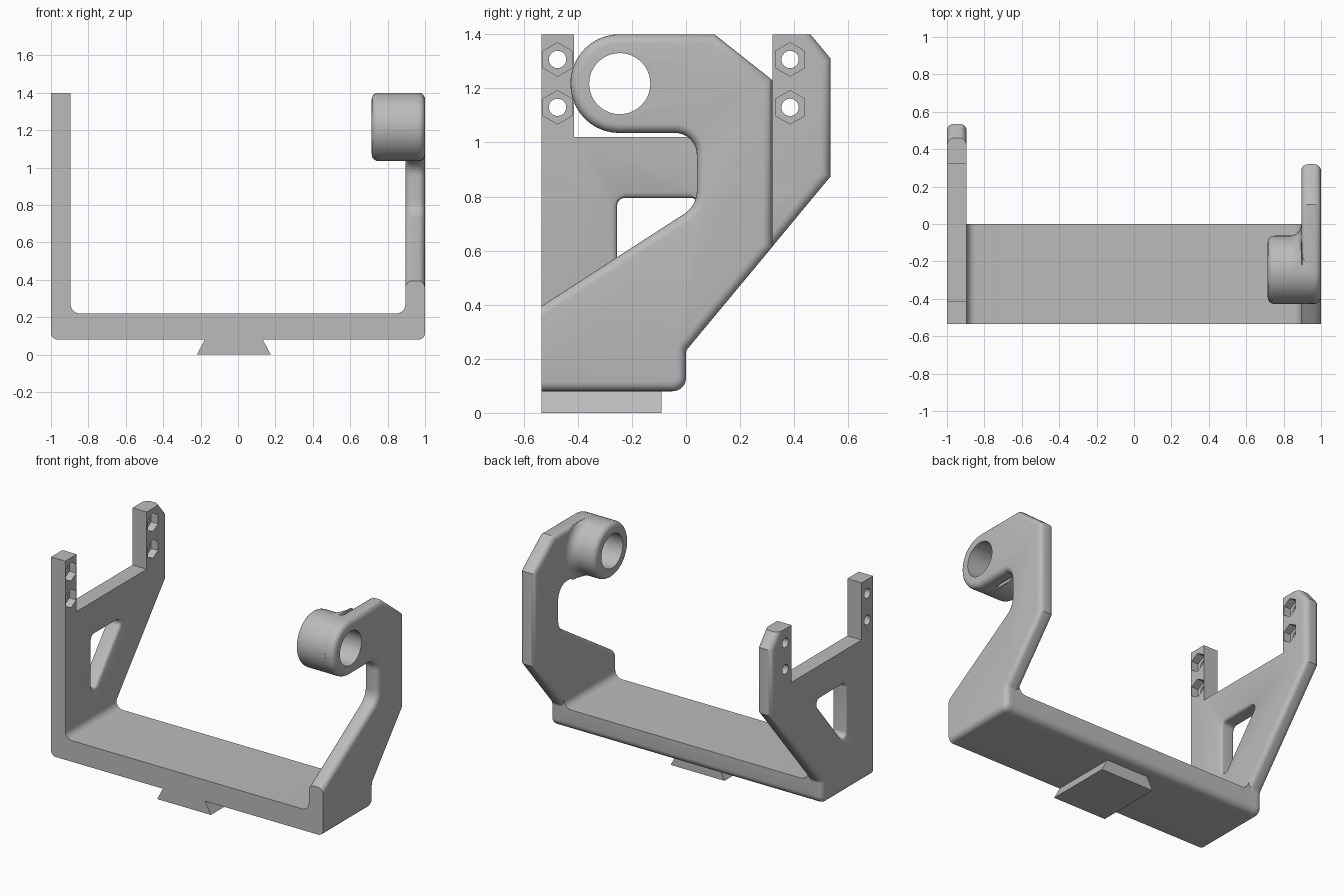
import bpy, bmesh
from math import pi, sin, cos, tan, atan2, sqrt
from mathutils import Vector

if "Cube" in bpy.data.objects:
    bpy.data.objects.remove(bpy.data.objects["Cube"])

grey = bpy.data.materials.new("plain grey")
grey.use_nodes = True
grey.diffuse_color = (0.5, 0.5, 0.5, 1)
grey.node_tree.nodes["Principled BSDF"].inputs["Base Color"].default_value = (0.5, 0.5, 0.5, 1)

INNER = 0.895          # inner face of both side plates
FRONT = -0.535


def rounded(corners, segs=8):
    """Turn (a, b, radius) corners into a closed outline with arcs."""
    out = []
    for i, (a, b, r) in enumerate(corners):
        p = Vector((a, b))
        if not r:
            out.append(p)
            continue
        d1 = (Vector(corners[i - 1][:2]) - p).normalized()
        d2 = (Vector(corners[(i + 1) % len(corners)][:2]) - p).normalized()
        half = d1.angle(d2) / 2
        c = p + (d1 + d2).normalized() * r / sin(half)
        s, e = p + d1 * r / tan(half) - c, p + d2 * r / tan(half) - c
        a0 = atan2(s.y, s.x)
        turn = (atan2(e.y, e.x) - a0 + pi) % (2 * pi) - pi
        for k in range(segs + 1):
            t = a0 + turn * k / segs
            out.append(c + Vector((cos(t), sin(t))) * r)
    return out


def loft(rings, closed=False):
    """Skin equal-sized rings of points; cap the ends unless closed."""
    bm = bmesh.new()
    loops = [[bm.verts.new(p) for p in ring] for ring in rings]
    n = len(loops[0])
    for u, v in list(zip(loops, loops[1:])) + ([(loops[-1], loops[0])] if closed else []):
        for i in range(n):
            j = (i + 1) % n
            bm.faces.new((u[i], u[j], v[j], v[i]))
    if not closed:
        bm.faces.new(loops[0])
        bm.faces.new(loops[-1])
    bmesh.ops.recalc_face_normals(bm, faces=bm.faces)
    return bm


def prism(pts, lo, hi, axis="x"):
    place = (lambda t, p: (t, p[0], p[1])) if axis == "x" else (lambda t, p: (p[0], t, p[1]))
    return loft([[place(t, p) for p in pts] for t in (lo, hi)])


def round_edges(bm, rule, radius):
    edges = [e for e in bm.edges if rule(e.verts[0].co, e.verts[1].co)]
    bmesh.ops.bevel(bm, geom=edges, offset=radius, offset_type='OFFSET', segments=5,
                    profile=0.5, affect='EDGES', clamp_overlap=False)


def add(name, bm):
    me = bpy.data.meshes.new(name)
    bm.to_mesh(me)
    bm.free()
    me.materials.append(grey)
    ob = bpy.data.objects.new(name, me)
    bpy.context.scene.collection.objects.link(ob)
    return ob


def cut(ob, bm):
    """Subtract a solid and discard the cutter."""
    tool = add("cutter", bm)
    tool.hide_render = True
    mod = ob.modifiers.new("cut", 'BOOLEAN')
    mod.operation, mod.solver, mod.object = 'DIFFERENCE', 'EXACT', tool
    bpy.context.view_layer.objects.active = ob
    bpy.ops.object.modifier_apply(modifier=mod.name)
    bpy.data.objects.remove(tool)


def circle(y, z, r, n=48):
    return [(y + r * sin(2 * pi * i / n), z + r * cos(2 * pi * i / n)) for i in range(n)]


# Foot shared by both side plates
foot = [(FRONT, 0.08, 0), (0, 0.08, 0.05), (0, 0.23, 0.03)]

# Hooked plate on the left side
left = prism(rounded(foot + [
    (0.32, 0.615, 0), (0.32, 1.23, 0), (0.105, 1.4, 0), (-0.427, 1.4, 0.18),
    (-0.427, 1.035, 0.18), (0.04, 1.035, 0.08), (0.04, 0.766, 0.1), (FRONT, 0.395, 0)], 10), INNER, 1)
round_edges(left, lambda a, b: abs(a.x - b.x) < 1e-4 and (a.y + b.y) / 2 > FRONT + 0.005, 0.035)
left_plate = add("left_hook_plate", left)

# Barrel with a flared root that stays inside the plate outline
BY, BZ, BR, HOLE = -0.245, 1.2175, 0.1825, 0.113
cut(left_plate, prism(circle(BY, BZ, HOLE), 0.8, 1.1))
tip, root = 0.715, 0.06
profile = [(0.94, HOLE), (tip, HOLE)]
profile += [(tip + 0.035 * (1 - cos(t)), BR - 0.035 * (1 - sin(t)))
            for t in (k * pi / 10 for k in range(6))]
profile += [(INNER - root + root * sin(t), BR + root * (1 - cos(t)))
            for t in (k * pi / 16 for k in range(9))]
profile += [(INNER + 0.005, BR), (0.94, BR)]
rings = []
for x, r in profile:
    ring = []
    for y, z in circle(0, 0, r):
        if y < 0 and r > BR:
            y, z = y * BR / r, z * BR / r
        ring.append((x, BY + y, BZ + max(-BR, min(BR, z))))
    rings.append(ring)
add("left_barrel", loft(rings, closed=True))

# Forked plate on the right side
right = prism(rounded(foot + [
    (0.535, 0.875, 0), (0.535, 1.31, 0), (0.46, 1.4, 0), (0.32, 1.4, 0), (0.32, 1.02, 0),
    (-0.415, 1.02, 0), (-0.415, 1.4, 0), (FRONT, 1.4, 0)], 10), -1, -INNER)


def outer_rim(a, b):
    m = (a + b) / 2
    return abs(a.x - b.x) < 1e-4 and m.y > FRONT + 0.005 and not (m.z > 1 and m.y < 0.46)


round_edges(right, outer_rim, 0.035)
right_plate = add("right_fork_plate", right)

# Triangular window with softened rims
tri = rounded([(-0.255, 0.795, 0.03), (0.08, 0.795, 0.03), (-0.255, 0.385, 0.03)])
SOFT = 0.02
mid = sum(tri, Vector((0, 0))) / len(tri)
normals = []
for i, p in enumerate(tri):
    d = (tri[(i + 1) % len(tri)] - tri[i - 1]).normalized()
    nrm = Vector((d.y, -d.x))
    normals.append(nrm if nrm.dot(p - mid) > 0 else -nrm)
depths = [-0.05] + [SOFT * k / 4 for k in range(5)]
steps = [(s, SOFT - sqrt(SOFT ** 2 - (SOFT - max(s, 0)) ** 2)) for s in depths]
stations = [(-1 + s, d) for s, d in steps] + [(-INNER - s, d) for s, d in reversed(steps)]
cut(right_plate, loft([[(x, p.x + n.x * d, p.y + n.y * d) for p, n in zip(tri, normals)]
                       for x, d in stations]))

# Bolt holes with hexagonal nut pockets on the inner face
for y in (-0.475, 0.385):
    for z in (1.13, 1.307):
        cut(right_plate, prism(circle(y, z, 0.032, 24), -1.1, -0.8))
        cut(right_plate, prism(circle(y, z, 0.062, 6), -0.945, -0.8))

# Cross bar with filleted inside corners
bar = prism(rounded([(-0.95, 0.08, 0), (0.95, 0.08, 0), (0.95, 0.272, 0), (INNER, 0.272, 0),
                     (INNER, 0.22, 0.05), (-INNER, 0.22, 0.05), (-INNER, 0.272, 0),
                     (-0.95, 0.272, 0)]), FRONT, 0, "y")
round_edges(bar, lambda a, b: max(abs(a.y), abs(b.y), abs(a.z - 0.08), abs(b.z - 0.08)) < 0.081
            and max(a.z, b.z) < 0.09, 0.05)
add("cross_bar", bar)

# Dovetail foot under the bar
add("dovetail_foot", prism([(-0.22, 0), (0.175, 0), (0.13, 0.085), (-0.175, 0.085)],
                           FRONT, -0.09, "y"))

# Smooth shading that keeps crisp edges
bpy.ops.object.select_all(action='DESELECT')
for ob in bpy.context.scene.collection.objects:
    if ob.type == 'MESH' and grey.name in ob.data.materials:
        ob.select_set(True)
        bpy.context.view_layer.objects.active = ob
bpy.ops.object.shade_smooth_by_angle(angle=pi / 6)
